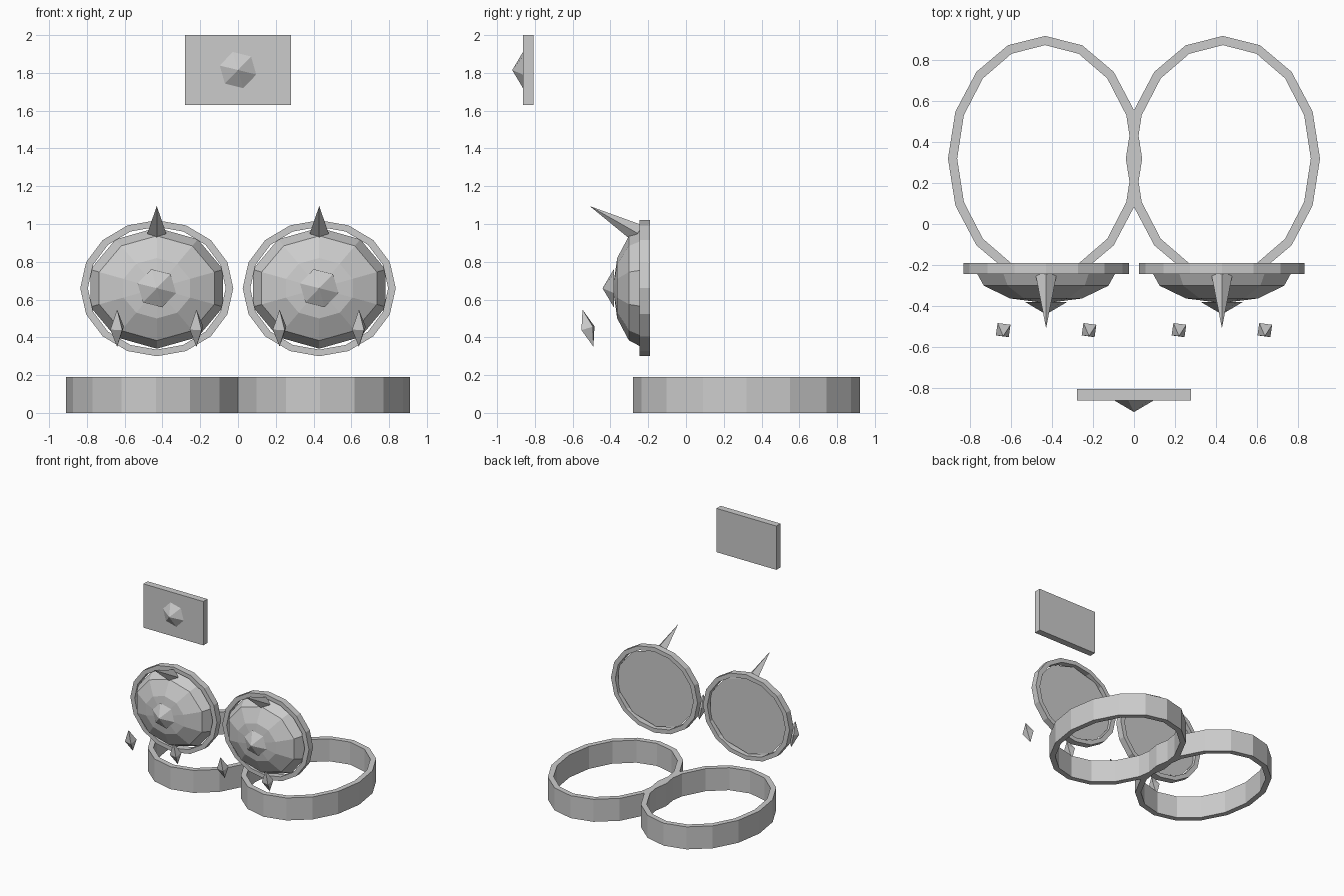
import bpy, bmesh
from math import radians, cos, sin
from mathutils import Matrix, Vector

if "Cube" in bpy.data.objects:
    bpy.data.objects.remove(bpy.data.objects["Cube"])

FRONT = Matrix.Rotation(radians(90), 4, 'X')   # local z -> facing the front (-y)


def lathe(name, profile, sides, matrix, turn=0.0, closed=False):
    """Sweep (rx, ry, height) profile points round local z; zero radius makes a pole."""
    bm = bmesh.new()
    rings = []
    for rx, ry, h in profile:
        n = sides if rx > 0 else 1
        rings.append([bm.verts.new((rx * cos(radians(turn + 360 * i / sides)),
                                    ry * sin(radians(turn + 360 * i / sides)), h))
                      for i in range(n)])
    pairs = list(zip(rings, rings[1:]))
    if closed:
        pairs.append((rings[-1], rings[0]))
    for a, b in pairs:
        for i in range(sides):
            j = (i + 1) % sides
            if len(a) == 1:
                bm.faces.new((a[0], b[i], b[j]))
            elif len(b) == 1:
                bm.faces.new((a[i], a[j], b[0]))
            else:
                bm.faces.new((a[i], a[j], b[j], b[i]))
    if not closed:
        for r in (rings[0], rings[-1]):
            if len(r) > 1:
                bm.faces.new(r)
    bmesh.ops.recalc_face_normals(bm, faces=bm.faces)
    return finish(name, bm, matrix)


def finish(name, bm, matrix):
    bm.transform(matrix)
    me = bpy.data.meshes.new(name)
    bm.to_mesh(me)
    bm.free()
    ob = bpy.data.objects.new(name, me)
    bpy.context.collection.objects.link(ob)
    return ob


def band(name, outer, inner, height, matrix):
    (a, b), (c, d) = outer, inner
    return lathe(name, [(a, b, 0), (a, b, height), (c, d, height), (c, d, 0)],
                 16, matrix, closed=True)


def gem(name, x, y, z):
    return lathe(name, [(.105, .105, 0), (0, 0, .06)], 6,
                 Matrix.Translation((x, y, z)) @ FRONT, turn=46)


def aim(start, tip):
    """Matrix placing local z along start -> tip, and the distance."""
    s, d = Vector(start), Vector(tip) - Vector(start)
    rot = Vector((0, 0, 1)).rotation_difference(d).to_matrix().to_4x4()
    return Matrix.Translation(s) @ rot, d.length


for side, s in (("left", -1), ("right", 1)):
    x = .43 * s
    # flat oval hoop on the floor
    band(side + "_floor_hoop", (.475, .60), (.43, .555), .19,
         Matrix.Translation((.435 * s, .32, 0)))
    # upright rim around the dome
    band(side + "_dome_rim", (.405, .36), (.365, .325), .055,
         Matrix.Translation((x, -.19, .66)) @ FRONT)
    # faceted half dome
    lathe(side + "_dome",
          [(.37 * cos(radians(a)), .32 * cos(radians(a)), .17 * sin(radians(a)))
           for a in (0, 30, 60)] + [(0, 0, .17)],
          10, Matrix.Translation((x, -.217, .66)) @ FRONT, turn=18)
    gem(side + "_dome_gem", x, -.382, .66)
    # slanted spike on top
    m, length = aim((x, -.255, .95), (x, -.51, 1.095))
    lathe(side + "_spike", [(.05, .05, 0), (0, 0, length)], 4, m)
    # hanging tilted shards
    for tag, dx in (("outer", .21 * s), ("inner", -.21 * s)):
        m, length = aim((x + dx, -.49, .35), (x + dx, -.548, .547))
        lathe(side + "_" + tag + "_shard",
              [(0, 0, 0), (.045, .045, length * .5), (0, 0, length)], 4, m, turn=37)

# raised plate with its gem
bm = bmesh.new()
bmesh.ops.create_cube(bm, size=1)
finish("plate", bm, Matrix.Translation((0, -.835, 1.815)) @ Matrix.Diagonal((.56, .056, .37, 1)))
gem("plate_gem", 0, -.86, 1.815)
